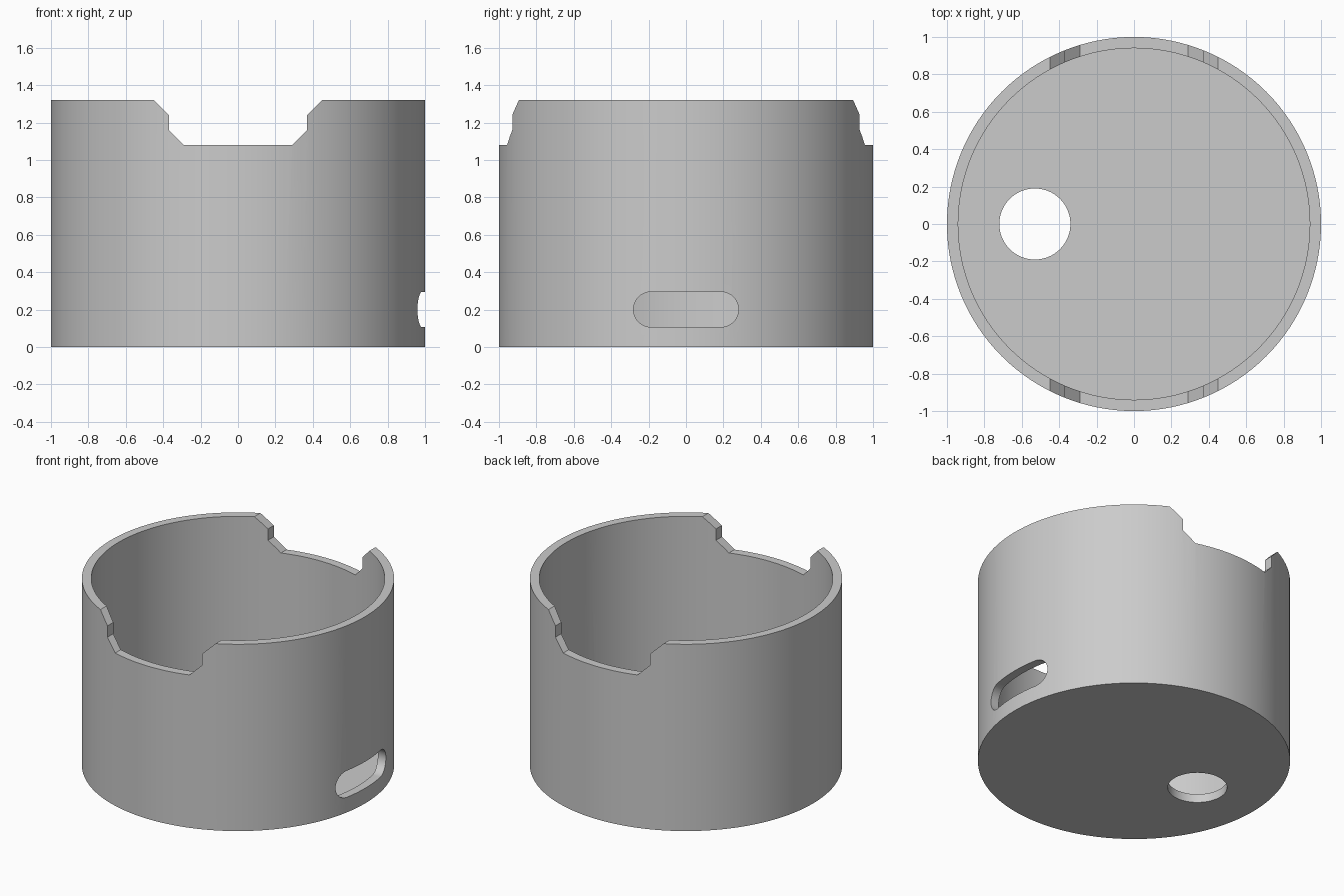
import bpy, bmesh
from math import sin, cos, pi, radians
from mathutils import Vector

cube = bpy.data.objects.get("Cube")
if cube:
    bpy.data.objects.remove(cube, do_unlink=True)

HEIGHT, WALL, SEGMENTS = 1.32, 0.06, 128

grey = bpy.data.materials.new("plain_grey")
grey.use_nodes = True
grey.diffuse_color = (0.6, 0.6, 0.6, 1)
grey.node_tree.nodes["Principled BSDF"].inputs["Base Color"].default_value = (0.6, 0.6, 0.6, 1)


def prism(name, outline, sweep):
    """Sweep a closed outline of 3D points into a solid."""
    bm = bmesh.new()
    base = bm.faces.new([bm.verts.new(p) for p in outline])
    result = bmesh.ops.extrude_face_region(bm, geom=[base])
    bmesh.ops.translate(bm, vec=Vector(sweep),
                        verts=[v for v in result["geom"] if isinstance(v, bmesh.types.BMVert)])
    if base.is_valid and any(len(e.link_faces) > 2 for e in base.edges):
        bm.faces.remove(base)
    bmesh.ops.recalc_face_normals(bm, faces=bm.faces[:])
    mesh = bpy.data.meshes.new(name)
    bm.to_mesh(mesh)
    bm.free()
    mesh.materials.append(grey)
    obj = bpy.data.objects.new(name, mesh)
    bpy.context.collection.objects.link(obj)
    return obj


def arc(radius, start, end, steps):
    return [(radius * cos(start + (end - start) * i / steps),
             radius * sin(start + (end - start) * i / steps)) for i in range(steps + 1)]


def cylinder(name, x, z, radius, height, segments=SEGMENTS):
    ring = arc(radius, 0, 2 * pi, segments)[:-1]
    return prism(name, [(x + a, b, z) for a, b in ring], (0, 0, height))


# Solid body and the hollow inside it
cup = cylinder("cup_body", 0, 0, 1, HEIGHT)
hollow = cylinder("hollow_cutter", 0, WALL, 1 - WALL, 2)

# Round hole through the floor
floor_hole = cylinder("floor_hole_cutter", -0.53, -0.5, 0.19, 1, 64)

# Stepped notch through the front and back of the rim
half = [(0.29, 1.08), (0.37, 1.16), (0.37, 1.24), (0.45, HEIGHT), (0.45, 1.6)]
notch_outline = half + [(-x, z) for x, z in reversed(half)]
notch = prism("rim_notch_cutter", [(x, -1.2, z) for x, z in notch_outline], (0, 2.4, 0))

# Rounded slot low in the left wall
r, reach, slot_z = 0.094, 0.187, 0.201
slot_outline = [(y + reach, z) for y, z in arc(r, -pi / 2, pi / 2, 20)]
slot_outline += [(y - reach, z) for y, z in arc(r, pi / 2, 3 * pi / 2, 20)]
slot = prism("side_slot_cutter", [(0.7, y, slot_z + z) for y, z in slot_outline], (0.5, 0, 0))

# Cut every opening, then drop the cutters
bpy.context.view_layer.objects.active = cup
for cutter in (hollow, floor_hole, notch, slot):
    cutter.hide_render = True
    mod = cup.modifiers.new(cutter.name, "BOOLEAN")
    mod.operation = "DIFFERENCE"
    mod.solver = "EXACT"
    mod.object = cutter
    bpy.ops.object.modifier_apply(modifier=mod.name)
    bpy.data.objects.remove(cutter, do_unlink=True)

# Smooth walls with crisp rims
bpy.ops.object.select_all(action="DESELECT")
cup.select_set(True)
bpy.ops.object.shade_smooth_by_angle(angle=radians(30))
